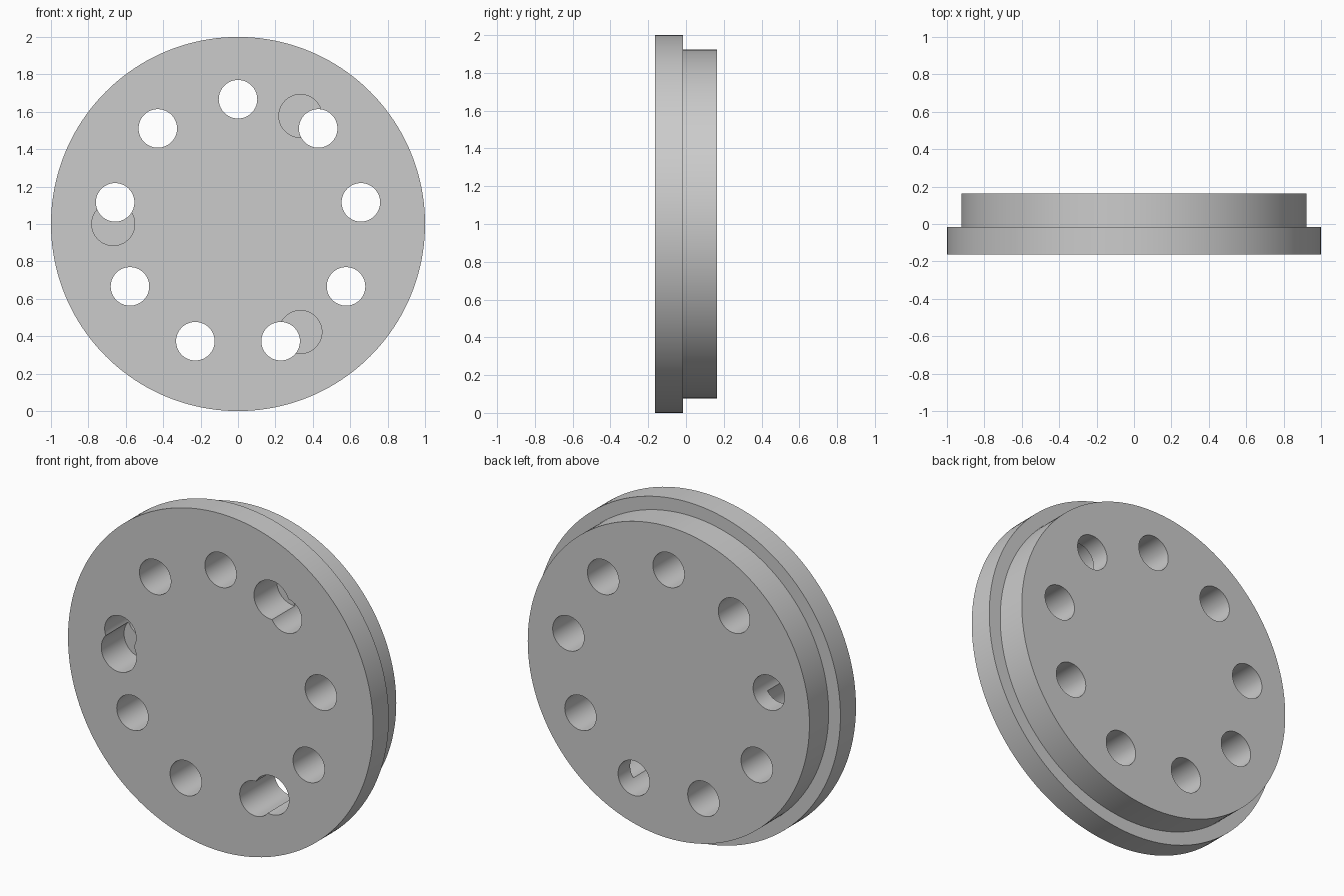
import bpy, bmesh, math
from mathutils import Matrix, Vector

cube = bpy.data.objects.get("Cube")
if cube:
    bpy.data.objects.remove(cube, do_unlink=True)

FRONT, STEP, BACK = -0.163, -0.017, 0.163
CENTRE_Z = 1.0
HOLE_CIRCLE = 0.667
BLIND_DEPTH = 0.213

grey = bpy.data.materials.new("light grey")
grey.use_nodes = True
colour = (0.6, 0.6, 0.6, 1)
grey.diffuse_color = colour
grey.node_tree.nodes["Principled BSDF"].inputs["Base Color"].default_value = colour


def lathe(name, profile, sides, centre=(0, 0)):
    """Closed solid turned about the y axis from (radius, y) points."""
    bm = bmesh.new()
    rings = []
    for radius, y in profile:
        ring = []
        for i in range(sides):
            a = math.tau * i / sides
            ring.append(bm.verts.new((centre[0] + radius * math.cos(a), y,
                                      CENTRE_Z + centre[1] + radius * math.sin(a))))
        rings.append(ring)
    for r0, r1 in zip(rings, rings[1:]):
        for i in range(sides):
            j = (i + 1) % sides
            bm.faces.new((r0[i], r0[j], r1[j], r1[i]))
    bm.faces.new(rings[0])
    bm.faces.new(rings[-1])
    bmesh.ops.recalc_face_normals(bm, faces=bm.faces)
    mesh = bpy.data.meshes.new(name)
    bm.to_mesh(mesh)
    bm.free()
    mesh.materials.append(grey)
    obj = bpy.data.objects.new(name, mesh)
    bpy.context.collection.objects.link(obj)
    return obj


def drill(body, radius, angle, end):
    """Cut one round hole from the front face to the depth y = end."""
    a = math.radians(angle)
    centre = (HOLE_CIRCLE * math.cos(a), HOLE_CIRCLE * math.sin(a))
    cutter = lathe("hole_cutter", [(radius, FRONT - 0.1), (radius, end)], 64, centre)
    cutter.hide_render = True
    mod = body.modifiers.new("hole", 'BOOLEAN')
    mod.operation = 'DIFFERENCE'
    mod.solver = 'EXACT'
    mod.object = cutter
    bpy.context.view_layer.objects.active = body
    bpy.ops.object.modifier_apply(modifier=mod.name)
    bpy.data.objects.remove(cutter, do_unlink=True)


# Stepped disc: wide flange at the front, narrower hub behind
disc = lathe("flanged_disc", [(1.0, FRONT), (1.0, STEP), (0.923, STEP), (0.923, BACK)], 160)

# Ring of nine through holes
for k in range(9):
    drill(disc, 0.103, 90 + 40 * k, BACK + 0.1)

# Three wider blind holes sunk from the front
for angle in (60, 180, 300):
    drill(disc, 0.115, angle, FRONT + BLIND_DEPTH)

bpy.ops.object.select_all(action='DESELECT')
disc.select_set(True)
bpy.context.view_layer.objects.active = disc
bpy.ops.object.shade_smooth_by_angle(angle=math.radians(30))
